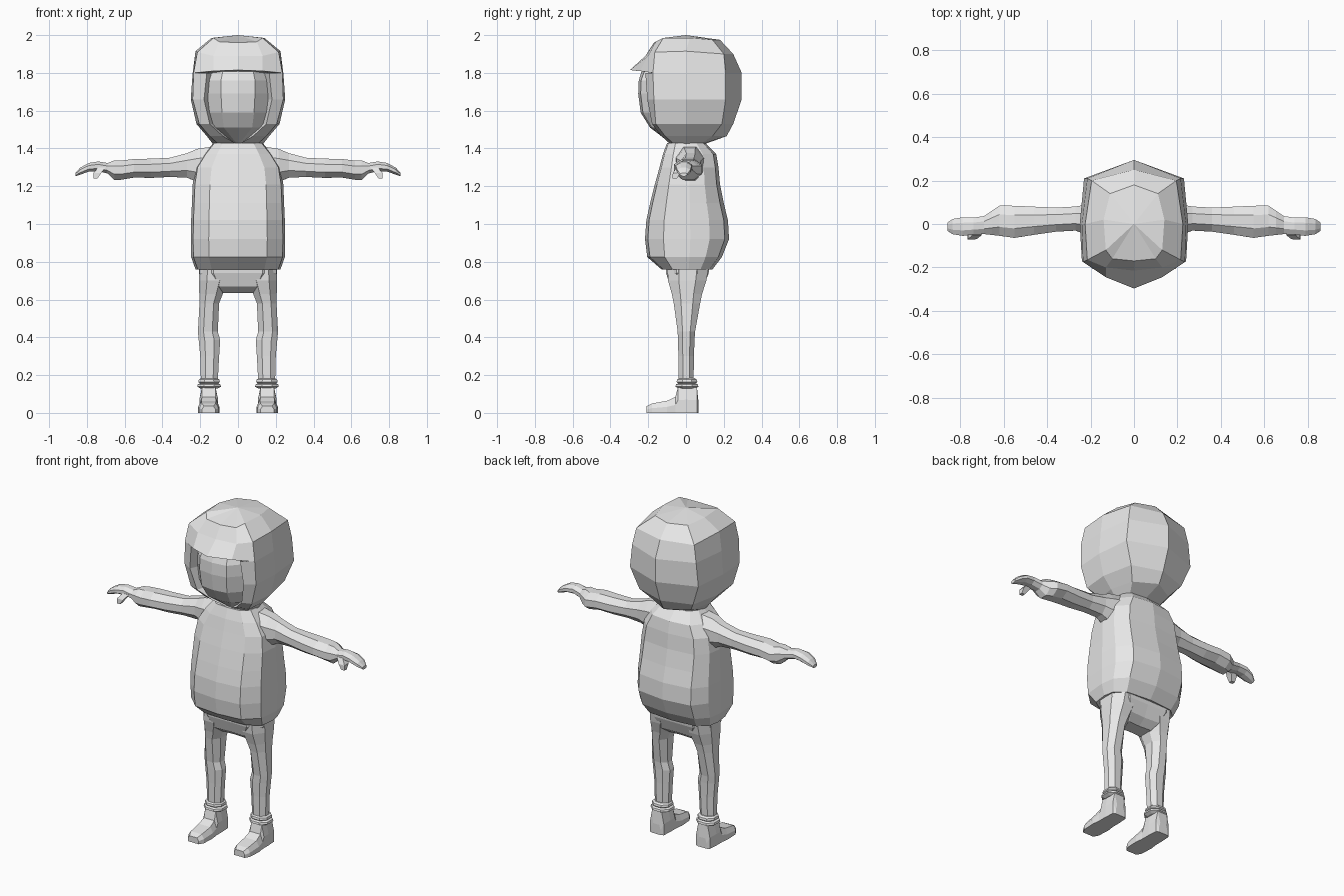
import bpy, bmesh, math

cloth = bpy.data.materials.new("light grey")
cloth.diffuse_color = (0.8, 0.8, 0.8, 1)


def loft(name, rows, closed=False, caps=False):
    """Skin rows of points, then mirror everything across x = 0."""
    bm = bmesh.new()
    grid = [[bm.verts.new(p) for p in row] for row in rows]
    n = len(rows[0])
    for a, b in zip(grid, grid[1:]):
        for i in range(n if closed else n - 1):
            j = (i + 1) % n
            bm.faces.new((a[i], a[j], b[j], b[i]))
    if caps:
        bm.faces.new(grid[0])
        bm.faces.new(grid[-1])
    bmesh.ops.remove_doubles(bm, verts=bm.verts[:], dist=0.0005)
    dup = bmesh.ops.duplicate(bm, geom=bm.verts[:] + bm.edges[:] + bm.faces[:])["geom"]
    for v in dup:
        if isinstance(v, bmesh.types.BMVert):
            v.co.x = -v.co.x
    bmesh.ops.remove_doubles(bm, verts=bm.verts[:], dist=0.0005)
    bmesh.ops.recalc_face_normals(bm, faces=bm.faces[:])
    mesh = bpy.data.meshes.new(name)
    bm.to_mesh(mesh)
    bm.free()
    mesh.materials.append(cloth)
    obj = bpy.data.objects.new(name, mesh)
    bpy.context.collection.objects.link(obj)
    return obj


def level(z, pts):
    return [(x, y, z) for x, y in pts]


# Hood sides and back: inner rim, opening edge, front corner, side, back corner, back
loft("hood", [
    level(1.42, [(0, -.05), (0, -.08), (.10, -.06), (.13, 0), (.09, .07), (0, .09)]),
    level(1.465, [(.06, -.09), (.08, -.13), (.15, -.11), (.165, 0), (.13, .14), (0, .215)]),
    level(1.53, [(.13, -.13), (.15, -.18), (.205, -.16), (.22, 0), (.18, .19), (0, .25)]),
    level(1.66, [(.155, -.15), (.18, -.205), (.24, -.17), (.25, 0), (.23, .21), (0, .295)]),
    level(1.80, [(.14, -.15), (.165, -.215), (.235, -.175), (.24, 0), (.215, .21), (0, .295)]),
])

# Hood crown with the pointed peak above the face
loft("hood_crown", [
    [(0, -.15, 1.80), (.14, -.15, 1.80), (.165, -.18, 1.80), (.20, -.1, 1.80), (.19, .1, 1.80), (0, .2, 1.80)],
    [(0, -.297, 1.815), (.13, -.245, 1.81), (.235, -.175, 1.80), (.24, 0, 1.80), (.215, .21, 1.80), (0, .295, 1.80)],
    [(0, -.215, 1.89), (.13, -.20, 1.89), (.215, -.165, 1.91), (.225, 0, 1.915), (.195, .20, 1.90), (0, .25, 1.90)],
    [(0, -.17, 1.96), (.10, -.16, 1.965), (.13, -.12, 1.985), (.14, .02, 1.985), (.11, .14, 1.975), (0, .18, 1.975)],
    [(0, 0, 2.0)] * 6,
])

# Face patch filling the opening
loft("face", [
    level(1.43, [(0, -.085), (.01, -.08), (.02, -.07)]),
    level(1.51, [(0, -.19), (.075, -.18), (.14, -.12)]),
    level(1.59, [(0, -.24), (.085, -.228), (.168, -.14)]),
    level(1.69, [(0, -.253), (.09, -.24), (.172, -.15)]),
    level(1.76, [(0, -.25), (.09, -.238), (.168, -.15)]),
    level(1.81, [(0, -.235), (.08, -.22), (.14, -.14)]),
])


# Jumper body: height, half width, front depth, back depth
def body_ring(z, w, f, b):
    return level(z, [(0, -f), (w * .62, -f * .93), (w * .95, -f * .55), (w, b * .1),
                     (w * .95, b * .55), (w * .7, b * .9), (0, b)])


loft("jumper", [body_ring(*r) for r in [
    (.77, .19, .08, .09), (.76, .225, .13, .14), (.825, .248, .205, .19), (.92, .25, .217, .228),
    (1.02, .248, .21, .222), (1.11, .244, .19, .20), (1.21, .24, .165, .18),
    (1.30, .225, .14, .172), (1.37, .18, .122, .16), (1.43, .13, .10, .10), (1.43, .01, .01, .01)]])


# Sleeves and hands: x, centre y, centre z, half depth, half height
def arm_ring(x, y, z, d, h):
    return [(x, y + d * math.cos(k * math.pi / 4 + .39), z + h * math.sin(k * math.pi / 4 + .39))
            for k in range(8)]


loft("arm", [arm_ring(*r) for r in [
    (.12, .02, 1.32, .09, .10), (.215, .02, 1.31, .075, .095), (.27, .025, 1.31, .06, .07),
    (.36, .02, 1.30, .06, .055), (.46, .015, 1.295, .07, .055), (.55, .01, 1.295, .08, .053),
    (.62, .015, 1.285, .075, .055), (.655, .005, 1.285, .06, .056), (.69, -.005, 1.295, .045, .03),
    (.74, -.01, 1.305, .042, .028), (.79, -.012, 1.30, .046, .025), (.835, -.012, 1.28, .038, .02),
    (.86, -.012, 1.262, .02, .010)]], True, True)

# Thumbs pointing forward and down
loft("thumb", [
    [(x + s * a, y + s * b, z) for a, b in ((-1, -1), (1, -1), (1, 1), (-1, 1))]
    for x, y, z, s in ((.72, -.03, 1.30, .02), (.745, -.05, 1.27, .02), (.755, -.06, 1.24, .011))],
    True, True)

# Hips
loft("hips", [
    level(.82, [(0, -.11), (.13, -.11), (.20, -.05), (.20, .06), (.13, .13), (0, .13)]),
    level(.74, [(0, -.105), (.13, -.105), (.205, -.05), (.205, .06), (.13, .12), (0, .12)]),
    level(.67, [(0, -.08), (.10, -.085), (.16, -.04), (.16, .05), (.10, .095), (0, .09)]),
    level(.635, [(0, -.035), (.075, -.04), (.09, -.02), (.09, .03), (.075, .05), (0, .045)]),
    level(.635, [(0, 0)] * 6),
])


# Eight-sided ring with chamfered corners
def box_ring(z, x0, x1, y0, y1, c=.28):
    dx, dy = (x1 - x0) * c, (y1 - y0) * c
    return level(z, [(x0 + dx, y0), (x1 - dx, y0), (x1, y0 + dy), (x1, y1 - dy),
                     (x1 - dx, y1), (x0 + dx, y1), (x0, y1 - dy), (x0, y0 + dy)])


# Trouser legs
loft("leg", [box_ring(*r) for r in [
    (.80, .04, .205, -.10, .125), (.70, .055, .207, -.095, .108), (.63, .08, .205, -.075, .085),
    (.58, .10, .204, -.065, .075), (.43, .107, .212, -.044, .048), (.385, .094, .208, -.043, .045),
    (.30, .10, .20, -.040, .042), (.15, .108, .196, -.038, .040)]], True, True)

# Trouser cuffs: two stacked folds
for name, z, g in (("upper_cuff", .170, .0), ("lower_cuff", .145, .006)):
    loft(name, [box_ring(z + dz, .104 - o, .202 + o, -.042 - o, .052 + o)
                for dz, o in ((-.016, -.004), (-.006, .008 + g), (.006, .005 + g), (.014, -.006))],
         True, True)

# Shoes: outline sections from heel to toe (y, top height, half width)
loft("shoe", [
    [(.155 - w, y, 0), (.155 + w, y, 0), (.155 + w, y, h * .5),
     (.155 + w * .7, y, h), (.155 - w * .7, y, h), (.155 - w, y, h * .5)]
    for y, h, w in ((.066, .06, .030), (.058, .135, .046), (.0, .14, .050), (-.043, .135, .050),
                    (-.056, .085, .050), (-.10, .064, .056), (-.18, .050, .052),
                    (-.208, .036, .036))], True, True)
